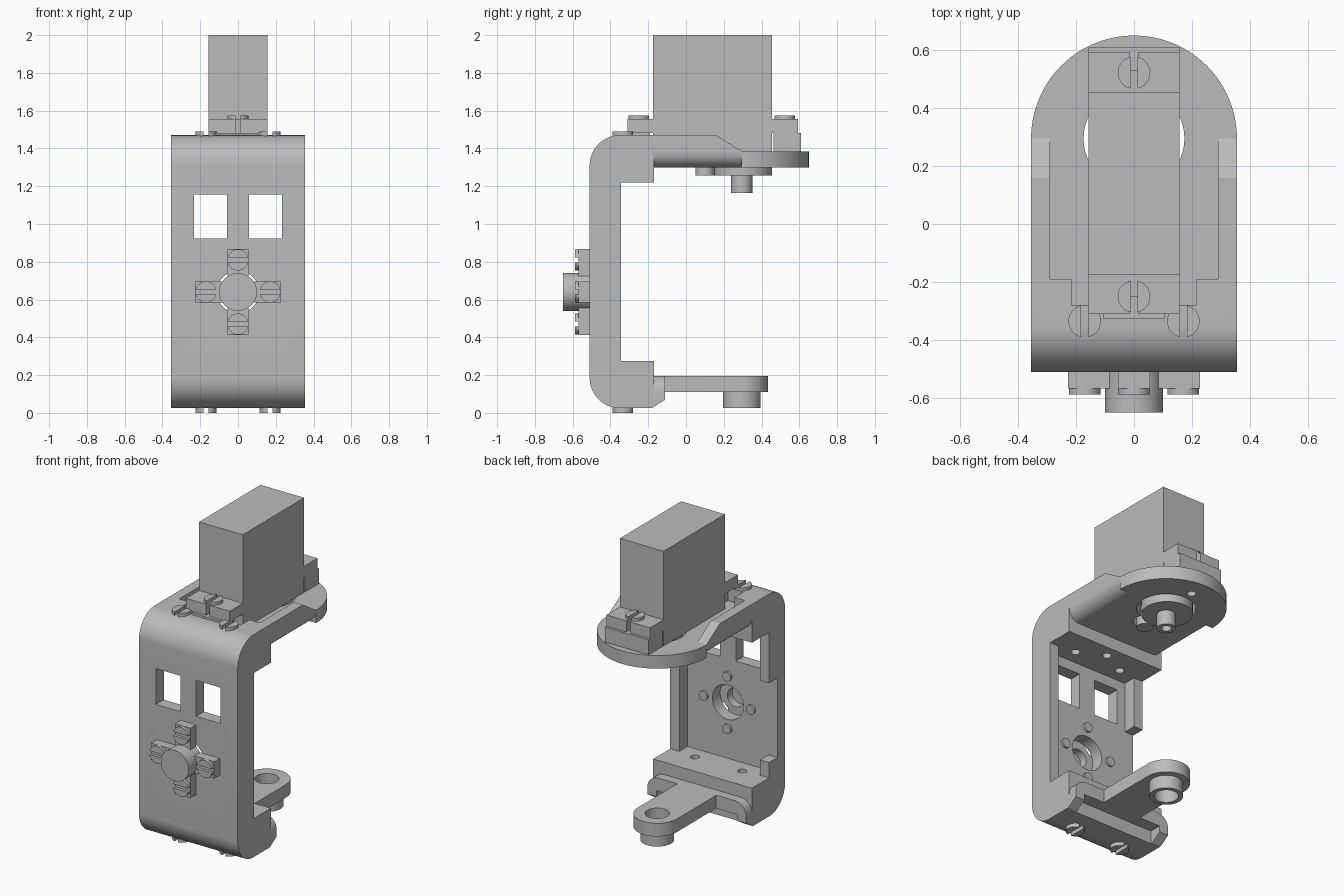
import bpy, bmesh, math
from math import cos, sin, pi

if "Cube" in bpy.data.objects:
    bpy.data.objects.remove(bpy.data.objects["Cube"])

grey = bpy.data.materials.new("plain grey")
grey.use_nodes = True
GREY = (0.5, 0.5, 0.5, 1)
grey.diffuse_color = GREY
grey.node_tree.nodes["Principled BSDF"].inputs["Base Color"].default_value = GREY

HEIGHT = 1.495        # top and bottom brackets mirror about half of this
HALF = 0.355          # half width of the frame
AXIS = 0.295          # y of the pivot axis
HUB = 0.64            # z of the front hub


def prism(name, pts, axis, a, b):
    """Extrude a 2D outline along x, y or z from a to b."""
    place = {"x": lambda p, t: (t, p[0], p[1]),
             "y": lambda p, t: (p[0], t, p[1]),
             "z": lambda p, t: (p[0], p[1], t)}[axis]
    bm = bmesh.new()
    face = bm.faces.new([bm.verts.new(place(p, a)) for p in pts])
    ext = bmesh.ops.extrude_face_region(bm, geom=[face])
    step = [p - q for p, q in zip(place((0, 0), b), place((0, 0), a))]
    bmesh.ops.translate(bm, vec=step, verts=[v for v in ext["geom"] if isinstance(v, bmesh.types.BMVert)])
    bmesh.ops.recalc_face_normals(bm, faces=bm.faces)
    mesh = bpy.data.meshes.new(name)
    bm.to_mesh(mesh)
    bm.free()
    mesh.materials.append(grey)
    ob = bpy.data.objects.new(name, mesh)
    bpy.context.collection.objects.link(ob)
    return ob


def arc(cx, cy, r, start, end, n=16):
    return [(cx + r * cos(start + (end - start) * i / n),
             cy + r * sin(start + (end - start) * i / n)) for i in range(n + 1)]


def disc(name, u, v, r, axis, a, b):
    return prism(name, arc(u, v, r, 0, 2 * pi, 48)[:-1], axis, a, b)


def box(name, x0, x1, y0, y1, z0, z1):
    return prism(name, [(x0, y0), (x1, y0), (x1, y1), (x0, y1)], "z", z0, z1)


def cut(target, *cutters):
    """Subtract each cutter, then remove it."""
    for c in cutters:
        mod = target.modifiers.new("cut", "BOOLEAN")
        mod.operation, mod.solver, mod.object = "DIFFERENCE", "EXACT", c
        bpy.context.view_layer.objects.active = target
        bpy.ops.object.modifier_apply(modifier=mod.name)
        bpy.data.objects.remove(c)


def slotted_head(name, u, v, axis, a, b, slot_along_u=False):
    """Screw head made of two half discs with a slot between."""
    gap = math.asin(0.23)
    turn = pi / 2 if slot_along_u else 0
    for side, start in (("a", turn - pi / 2), ("b", turn + pi / 2)):
        prism(name + "_" + side, arc(u, v, 0.056, start + gap, start + pi - gap), axis, a, b)


def flip(pts):
    return [(p, HEIGHT - q) for p, q in pts]


# C-shaped frame: front wall with a block at each end
upper = arc(-0.35, 1.31, 0.16, pi, pi / 2) + [
    (-0.19, 1.47), (-0.19, 1.385), (-0.17, 1.385), (-0.17, 1.22), (-0.43, 1.22)]
frame = prism("frame", upper + flip(upper)[::-1], "x", -HALF, HALF)
for s in (-1, 1):
    x0, x1 = sorted((s * 0.057, s * 0.232))
    cut(frame, box("window", x0, x1, -0.6, -0.4, 0.922, 1.155))
cut(frame, disc("hub_hole", 0, HUB, 0.112, "y", -0.6, -0.4))
for x, y in ((-0.17, -0.335), (0.17, -0.335), (0, -0.25)):
    cut(frame, disc("screw_hole", x, y, 0.027, "z", 1.2, 1.3))
for x in (-0.17, 0.17):
    cut(frame, disc("screw_hole", x, -0.335, 0.027, "z", 0.2, 0.3))
cut(frame, box("servo_notch", -0.215, 0.215, -0.28, -0.1, 1.385, 1.6))

# Inner wall strips: one full length, one interrupted
for name, s, z0, z1 in (("left_strip", 1, 0.275, 1.22),
                        ("right_strip", -1, 0.89, 1.22),
                        ("right_stub", -1, 0.275, 0.375)):
    x0, x1 = sorted((s * 0.29, s * HALF))
    box(name, x0, x1, -0.43, -0.345, z0, z1)

# Channel floors with rounded outer edges, and their side ribs
floor = [(HALF, 1.385), (-HALF, 1.385)]
floor += arc(-HALF + 0.08, 1.38, 0.08, pi, 1.5 * pi, 10)
floor += arc(HALF - 0.08, 1.38, 0.08, -pi / 2, 0, 10)
top_floor = prism("top_floor", floor, "y", -0.19, AXIS)
prism("bottom_floor", flip(floor), "y", -0.19, -0.11)
top_rib = [(-0.19, 1.385), (AXIS, 1.385), (0.16, 1.47), (-0.19, 1.47)]
bottom_rib = flip([(-0.19, 1.385), (-0.11, 1.385), (-0.11, 1.425), (-0.18, 1.47), (-0.19, 1.47)])
for side, s in (("left", 1), ("right", -1)):
    prism(side + "_top_rib", top_rib, "x", s * 0.29, s * HALF)
    prism(side + "_bottom_rib", bottom_rib, "x", s * 0.29, s * HALF)

# Rounded end of the top plate, with the keyhole opening
top_end = prism("top_round_end", arc(0, AXIS, HALF, 0, pi, 48), "z", 1.3, 1.385)
for part in (top_floor, top_end):
    cut(part, disc("opening", 0, AXIS, 0.174, "z", 1.2, 1.5))
cut(top_floor, disc("opening", 0, 0.1, 0.07, "z", 1.2, 1.5))
cut(top_end, disc("screw_hole", 0, 0.525, 0.027, "z", 1.2, 1.36))

# Bottom pivot arm with hollow boss
arm = prism("pivot_arm", arc(0, AXIS, 0.14, 0, pi, 32) + [(-0.14, -0.15), (0.14, -0.15)], "z", 0.11, 0.195)
boss = disc("pivot_boss", 0, AXIS, 0.1, "z", 0.025, 0.11)
for part in (arm, boss):
    cut(part, disc("bore", 0, AXIS, 0.072, "z", 0, 0.3))

# Servo: body, mounting ears, gear housing and output shaft
box("servo_body", -0.157, 0.157, -0.175, 0.455, 1.385, 2.0)
for name, y0, y1, n0, n1 in (("front_ear", -0.31, -0.175, -0.35, -0.25),
                             ("rear_ear", 0.455, 0.592, 0.53, 0.65)):
    ear = box(name, -0.157, 0.157, y0, y1, 1.483, 1.555)
    cut(ear, box("ear_slot", -0.013, 0.013, n0, n1, 1.4, 1.6))
box("rear_ear_support", -0.157, 0.157, 0.463, 0.608, 1.385, 1.483)
box("front_ear_support", -0.105, 0.105, -0.328, -0.19, 1.385, 1.483)
disc("gear_housing", 0, 0.303, 0.152, "z", 1.258, 1.385)
disc("small_gear_housing", 0, 0.1, 0.05, "z", 1.258, 1.385)
shaft = disc("output_shaft", 0, AXIS, 0.056, "z", 1.165, 1.258)
cut(shaft, disc("bore", 0, AXIS, 0.03, "z", 1.1, 1.24))

# Screws on the ears and on both brackets
for name, y in (("front_ear_screw", -0.25), ("rear_ear_screw", 0.522)):
    slotted_head(name, 0, y, "z", 1.555, 1.575)
for side, x in (("left", 0.17), ("right", -0.17)):
    slotted_head(side + "_top_screw", x, -0.335, "z", 1.465, 1.49)
    slotted_head(side + "_bottom_screw", x, -0.335, "z", 0, 0.03)

# Front cross horn: hub, four arms, their screws and screw tips
hub = disc("horn_hub", 0, HUB, 0.1, "y", -0.65, -0.51)
cut(hub, disc("bore", 0, HUB, 0.06, "y", -0.56, -0.5))
for i, name in enumerate(("left", "upper", "right", "lower")):
    c, s = round(cos(i * pi / 2)), round(sin(i * pi / 2))
    corners = [(0.085, -0.055), (0.227, -0.055), (0.227, 0.055), (0.085, 0.055)]
    prism(name + "_horn_arm", [(c * u - s * v, HUB + s * u + c * v) for u, v in corners], "y", -0.568, -0.51)
    slotted_head(name + "_horn_screw", 0.17 * c, HUB + 0.17 * s, "y", -0.588, -0.568, True)
    disc(name + "_screw_tip", 0.17 * c, HUB + 0.17 * s, 0.03, "y", -0.45, -0.415)

# Smooth the curves, keep edges sharp
bpy.ops.object.select_all(action="DESELECT")
for ob in bpy.context.collection.objects:
    if ob.type == "MESH":
        ob.select_set(True)
        bpy.context.view_layer.objects.active = ob
bpy.ops.object.shade_smooth_by_angle(angle=math.radians(30))
